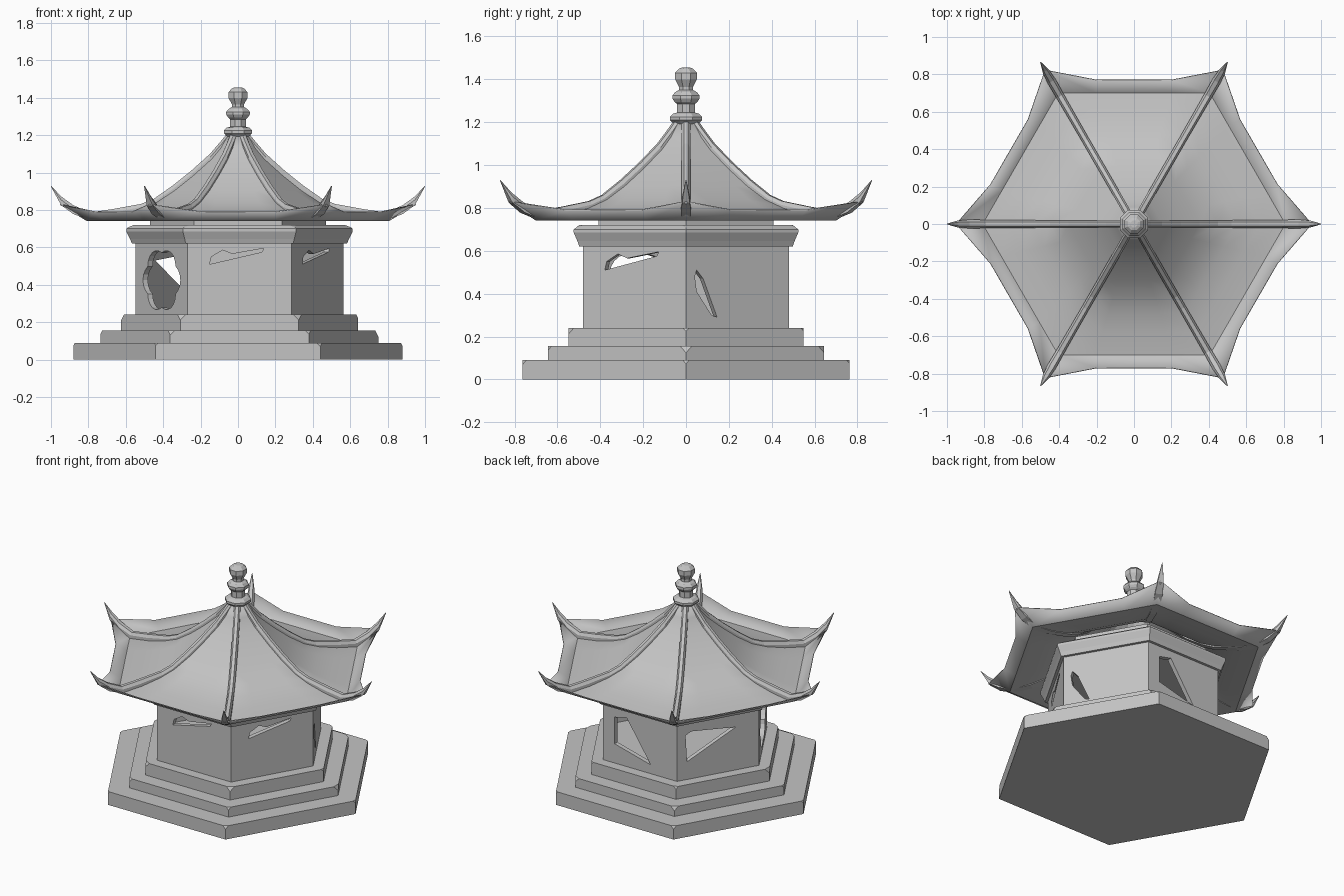
import bpy, bmesh, math, random
from mathutils import Vector, Matrix

random.seed(4)
if "Cube" in bpy.data.objects:
    bpy.data.objects.remove(bpy.data.objects["Cube"])

stone = bpy.data.materials.new("grey stone")
stone.use_nodes = True
grey = (0.55, 0.55, 0.55, 1)
stone.diffuse_color = grey
stone.node_tree.nodes["Principled BSDF"].inputs["Base Color"].default_value = grey
SHIFT = 0.008  # the body sits slightly off the roof axis


def finish(bm, name, smooth=None):
    bmesh.ops.remove_doubles(bm, verts=bm.verts, dist=0.0002)
    bmesh.ops.recalc_face_normals(bm, faces=bm.faces)
    mesh = bpy.data.meshes.new(name)
    bm.to_mesh(mesh)
    bm.free()
    obj = bpy.data.objects.new(name, mesh)
    bpy.context.collection.objects.link(obj)
    mesh.materials.append(stone)
    if smooth:
        bpy.ops.object.select_all(action='DESELECT')
        bpy.context.view_layer.objects.active = obj
        obj.select_set(True)
        bpy.ops.object.shade_smooth_by_angle(angle=math.radians(smooth))
    return obj


def lathe(name, profile, sides=6, x=0, turn=0, chip=0):
    """Closed polygonal solid from (radius, z) pairs, with optional worn corners."""
    bm = bmesh.new()
    rings = []
    for r, z in profile:
        angles = [turn + math.tau * i / sides for i in range(sides)]
        rings.append([bm.verts.new((x + r * math.cos(a), r * math.sin(a), z)) for a in angles])
    for low, high in zip(rings, rings[1:]):
        for i in range(sides):
            j = (i + 1) % sides
            bm.faces.new((low[i], low[j], high[j], high[i]))
    bm.faces.new(rings[0][::-1])
    bm.faces.new(rings[-1])
    if chip:
        for v in rings[-1]:
            bmesh.ops.bevel(bm, geom=[v], offset=chip * random.uniform(0.5, 1.3),
                            segments=1, affect='VERTICES')
    return finish(bm, name)


def cut(target, cutter):
    mod = target.modifiers.new("cut", 'BOOLEAN')
    mod.operation = 'DIFFERENCE'
    mod.solver = 'EXACT'
    mod.object = cutter
    bpy.context.view_layer.objects.active = target
    bpy.ops.object.modifier_apply(modifier=mod.name)
    bpy.data.objects.remove(cutter)


# Stepped base
for name, r, z0, z1 in (("base_step_lower", 0.88, 0, 0.09),
                        ("base_step_middle", 0.742, 0.09, 0.155),
                        ("base_step_upper", 0.633, 0.155, 0.24)):
    lathe(name, [(r, z0), (r, z1)], x=SHIFT * (r < 0.8), chip=0.025)

# Hollow walls with a broken window in each side
walls = lathe("walls", [(0.555, 0.235), (0.555, 0.625)], x=SHIFT)
cut(walls, lathe("room_cutter", [(0.52, 0.2), (0.52, 0.7)], x=SHIFT))

flower = []
for i in range(36):
    a = math.tau * i / 36
    k = 0.86 + 0.14 * abs(math.cos(3 * a))
    flower.append((0.2 * k * math.cos(a), 0.425 + 0.17 * k * math.sin(a)))
wedge = [(-0.16, 0.51), (0.12, 0.575), (0.13, 0.595), (-0.04, 0.565),
         (-0.09, 0.585), (-0.15, 0.55)]
windows = {
    30: [(-0.23, 0.48), (-0.22, 0.41), (-0.14, 0.3), (-0.11, 0.29), (-0.185, 0.47), (-0.22, 0.51)],
    90: [(-0.19, 0.37), (0.08, 0.3), (-0.1, 0.57), (-0.19, 0.55)],
    150: [(-0.21, 0.36), (0.12, 0.53), (-0.18, 0.56), (-0.22, 0.54)],
    210: flower, 270: wedge, 330: wedge,
}
for degrees, outline in windows.items():
    a = math.radians(degrees)
    out = Vector((math.cos(a), math.sin(a), 0))
    side = Vector((-math.sin(a), math.cos(a), 0))
    bm = bmesh.new()
    ends = []
    for depth in (0.4, 0.53):
        ends.append([bm.verts.new(out * depth + side * s + Vector((SHIFT, 0, z))) for s, z in outline])
    n = len(outline)
    bm.faces.new(ends[0][::-1])
    bm.faces.new(ends[1])
    for i in range(n):
        j = (i + 1) % n
        bm.faces.new((ends[0][i], ends[0][j], ends[1][j], ends[1][i]))
    cut(walls, finish(bm, "window_cutter"))

# Cornice and the neck under the roof
lathe("cornice", [(0.575, 0.62), (0.585, 0.645), (0.605, 0.685), (0.605, 0.7), (0.575, 0.72)],
      x=SHIFT, chip=0.02)
lathe("roof_neck", [(0.47, 0.71), (0.47, 0.8)])

# Roof sheet: six concave sides ending in an upturned eave
slope = [(0.06, 1.2), (0.1, 1.13), (0.15, 1.07), (0.25, 0.98), (0.35, 0.9), (0.45, 0.835),
         (0.55, 0.795), (0.67, 0.765), (0.81, 0.745)]
cos30 = math.cos(math.pi / 6)
bm = bmesh.new()
for k in range(6):
    spin = Matrix.Rotation(k * math.pi / 3, 3, 'Z')
    rows = [[(r / 2 * t, -r * cos30, z) for t in (-1, -0.5, 0.5, 1)] for r, z in slope]
    rows.append([(-0.475, -0.823, 0.83), (-0.2, -0.77, 0.79), (0.2, -0.77, 0.79), (0.475, -0.823, 0.83)])
    grid = [[bm.verts.new(spin @ Vector(p)) for p in row] for row in rows]
    for low, high in zip(grid, grid[1:]):
        for i in range(3):
            bm.faces.new((low[i], high[i], high[i + 1], low[i + 1]))
roof = finish(bm, "roof", 25)
thick = roof.modifiers.new("thickness", 'SOLIDIFY')
thick.thickness = 0.006
thick.offset = 0

# Corner ridges sweeping up into pointed horns: radius, top, bottom, half width
path = [(0.05, 1.22, 1.17, 0.02), (0.09, 1.17, 1.12, 0.02), (0.15, 1.1, 1.05, 0.02),
        (0.25, 1.01, 0.96, 0.02), (0.35, 0.93, 0.88, 0.02), (0.45, 0.86, 0.82, 0.02),
        (0.52, 0.832, 0.79, 0.02), (0.67, 0.805, 0.755, 0.021), (0.79, 0.787, 0.745, 0.022),
        (0.88, 0.825, 0.778, 0.024), (0.945, 0.872, 0.825, 0.018), (1.0, 0.93, 0.925, 0.002)]
bm = bmesh.new()
for k in range(6):
    spin = Matrix.Rotation(k * math.pi / 3, 3, 'Z')
    loops = []
    for r, top, low, w in path:
        shoulder = low + (top - low) * 0.6
        section = [(-w, low), (w, low), (w, shoulder), (w * 0.5, top), (-w * 0.5, top), (-w, shoulder)]
        loops.append([bm.verts.new(spin @ Vector((r, y, z))) for y, z in section])
    for a, b in zip(loops, loops[1:]):
        for i in range(6):
            j = (i + 1) % 6
            bm.faces.new((a[i], a[j], b[j], b[i]))
    bm.faces.new(loops[0])
    bm.faces.new(loops[-1])
finish(bm, "roof_ridges")

# Stacked finial
lathe("finial", [(0.05, 1.18), (0.07, 1.2), (0.082, 1.21), (0.082, 1.225), (0.065, 1.24),
                 (0.045, 1.245), (0.045, 1.285), (0.058, 1.295), (0.068, 1.31), (0.068, 1.325),
                 (0.055, 1.34), (0.036, 1.35), (0.036, 1.365), (0.055, 1.4), (0.055, 1.43),
                 (0.035, 1.45), (0.02, 1.455)],
      sides=8, turn=math.pi / 8)
